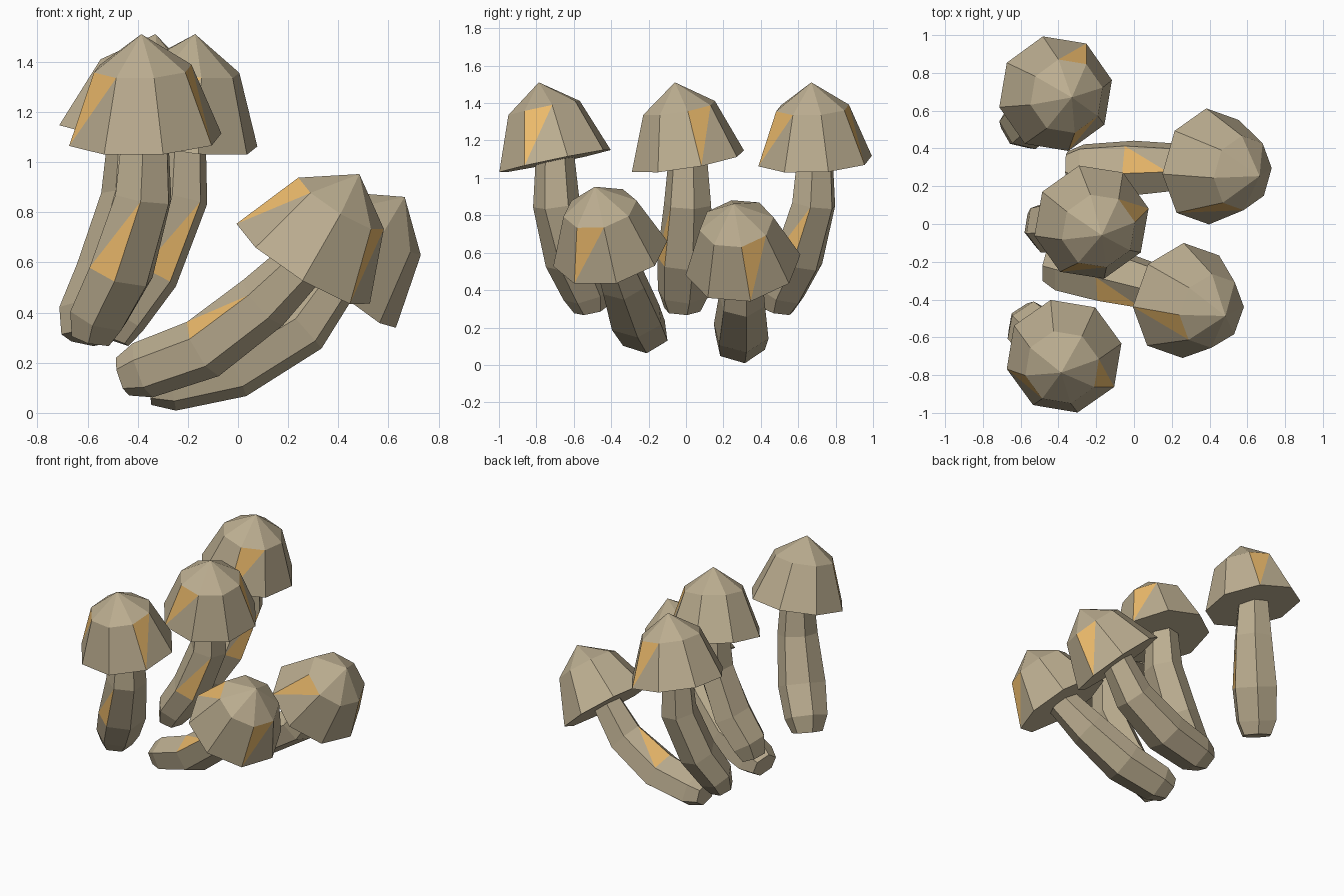
import bpy, bmesh
from math import sin, cos, radians, pi
from mathutils import Vector

if "Cube" in bpy.data.objects:
    bpy.data.objects.remove(bpy.data.objects["Cube"])


def material(name, color):
    m = bpy.data.materials.new(name)
    m.diffuse_color = color
    m.use_nodes = True
    m.node_tree.nodes["Principled BSDF"].inputs["Base Color"].default_value = m.diffuse_color
    return m


TAN = material("tan", (0.50, 0.42, 0.28, 1))
ORANGE = material("orange", (0.85, 0.50, 0.15, 1))


def finish(bm, name):
    bmesh.ops.recalc_face_normals(bm, faces=bm.faces)
    me = bpy.data.meshes.new(name)
    bm.to_mesh(me)
    bm.free()
    me.materials.append(TAN)
    me.materials.append(ORANGE)
    ob = bpy.data.objects.new(name, me)
    bpy.context.collection.objects.link(ob)
    return ob


def make_cap(name, center, axis, phase, accents):
    """Eight-sided cap: rim, shoulder ring, apex and flat underside."""
    bm = bmesh.new()
    q = Vector((0, 0, 1)).rotation_difference(Vector(axis).normalized())
    c = Vector(center)
    rings = []
    for r, h in ((0.312, 0), (0.20, 0.29)):
        ring = []
        for k in range(8):
            a = radians(phase) + k * pi / 4
            ring.append(bm.verts.new(c + q @ Vector((r * cos(a), r * sin(a), h))))
        rings.append(ring)
    low, high = rings
    apex = bm.verts.new(c + q @ Vector((0, 0, 0.43)))
    bm.faces.new(low)
    for k in range(8):
        n = (k + 1) % 8
        bm.faces.new((high[k], high[n], apex))
        if k in accents:
            bm.faces.new((low[k], high[n], high[k])).material_index = 1
            bm.faces.new((low[k], low[n], high[n]))
        else:
            bm.faces.new((low[k], low[n], high[n], high[k]))
    return finish(bm, name)


def make_stem(name, path, sizes, roll, accent_dir):
    """Six-sided bent stem, wider across its bending plane."""
    bm = bmesh.new()
    pts = [Vector(p) for p in path]
    u = pts[-1] - pts[0]
    side = Vector((-u.y, u.x, 0)).normalized()
    rings = []
    for i, p in enumerate(pts):
        t = (pts[min(i + 1, len(pts) - 1)] - pts[max(i - 1, 0)]).normalized()
        s = (side - t * side.dot(t)).normalized()
        w = t.cross(s)
        wide, thin = sizes[i]
        ring = []
        for k in range(6):
            a = k * pi / 3 + radians(roll)
            ring.append(bm.verts.new(p + s * wide * cos(a) + w * thin * sin(a)))
        rings.append(ring)
    bm.faces.new(rings[0])
    bm.faces.new(rings[-1])
    # pick the side that carries the accent triangle
    mid = (pts[1] + pts[2]) / 2
    d = Vector(accent_dir)
    pick = max(range(6), key=lambda k: d.dot(
        (rings[1][k].co + rings[1][(k + 1) % 6].co
         + rings[2][k].co + rings[2][(k + 1) % 6].co) / 4 - mid))
    for i in range(len(rings) - 1):
        a, b = rings[i], rings[i + 1]
        for k in range(6):
            n = (k + 1) % 6
            if i == 1 and k == pick:
                bm.faces.new((a[k], b[k], b[n])).material_index = 1
                bm.faces.new((a[k], b[n], a[n]))
            else:
                bm.faces.new((a[k], a[n], b[n], b[k]))
    return finish(bm, name)


SIZES = ((0.105, 0.10), (0.13, 0.12), (0.155, 0.125), (0.14, 0.115), (0.10, 0.08))

# three upright mushrooms: one bent stem profile turned about z
PROFILE = ((0, 1.12), (0.01, 0.86), (0.13, 0.56), (0.25, 0.385), (0.285, 0.295))
UPRIGHT = (
    ("front", (-0.37, -0.70, 1.09), -100, (4, 7), (-0.4, -1, 0)),
    ("middle", (-0.225, 0.01, 1.09), -52, (0, 5), (0.5, -0.9, 0)),
    ("back", (-0.415, 0.69, 1.09), -13, (1, 6), (0.6, -0.8, 0)),
)
for label, c, lean, accents, acc_dir in UPRIGHT:
    a = radians(lean)
    make_cap(label + "_tall_cap", c, (0.21 * cos(a), 0.21 * sin(a), 1), 13, accents)
    b = radians(lean - 122)
    path = [(c[0] + l * cos(b), c[1] + l * sin(b), z) for l, z in PROFILE]
    make_stem(label + "_tall_stem", path, SIZES, 20, acc_dir)

# two leaning mushrooms
make_cap("front_leaning_cap", (0.26, -0.405, 0.595), (0.52, -0.19, 0.83), 3, (4, 7))
make_stem("front_leaning_stem",
          ((0.27, -0.40, 0.61), (0.10, -0.335, 0.44), (-0.14, -0.27, 0.255),
           (-0.38, -0.225, 0.17), (-0.46, -0.21, 0.145)),
          SIZES, 20, (0, -0.7, 0.7))
make_cap("back_leaning_cap", (0.39, 0.305, 0.535), (0.64, -0.12, 0.76), 5, (0, 5))
make_stem("back_leaning_stem",
          ((0.40, 0.305, 0.55), (0.255, 0.30, 0.345), (-0.015, 0.295, 0.18),
           (-0.27, 0.29, 0.12), (-0.355, 0.29, 0.11)),
          SIZES, 20, (0, 0.3, 1))
